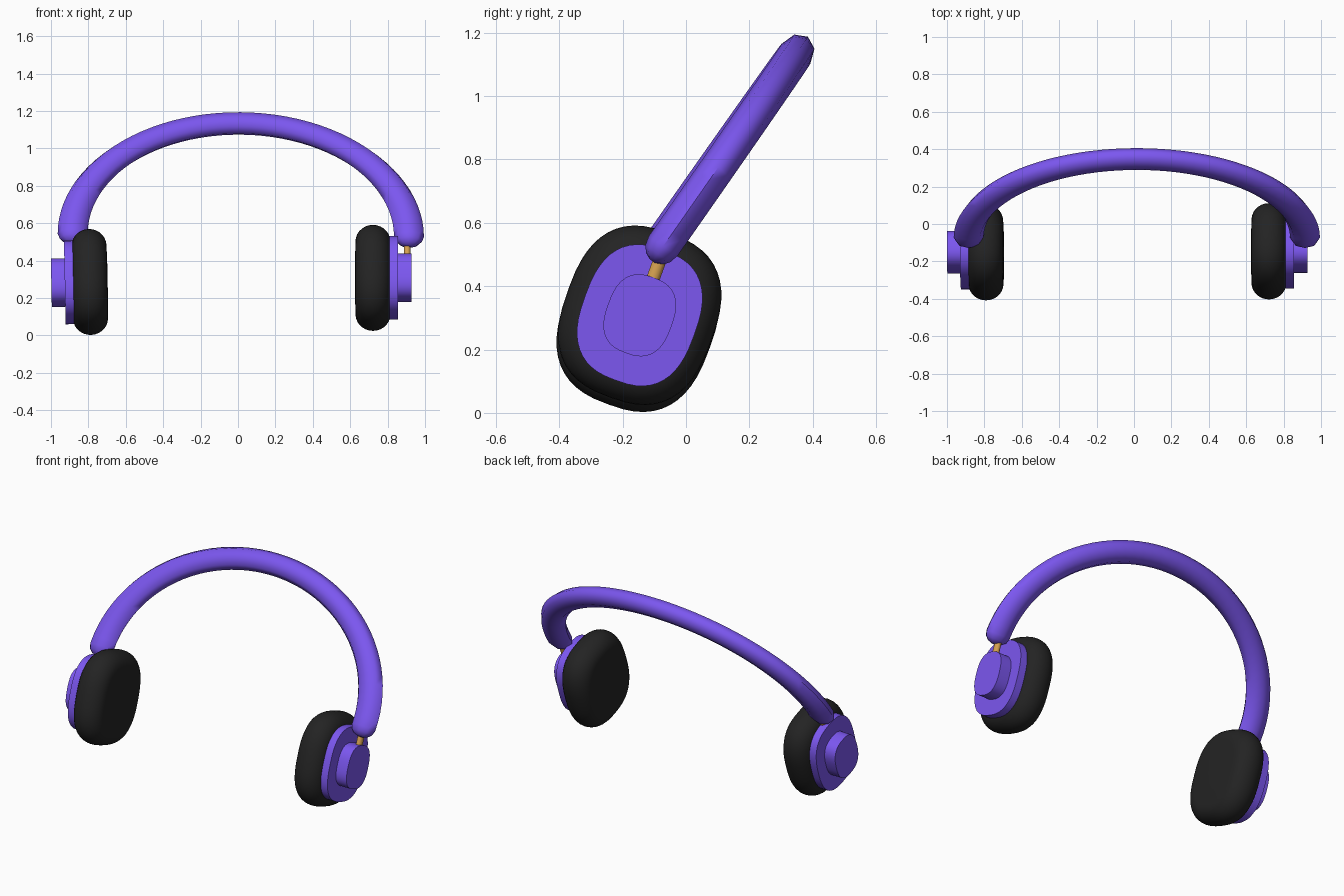
import bpy, bmesh, math
from mathutils import Vector, Euler

if "Cube" in bpy.data.objects:
    bpy.data.objects.remove(bpy.data.objects["Cube"])


def material(name, rgb):
    m = bpy.data.materials.new(name)
    m.diffuse_color = (*rgb, 1)
    m.use_nodes = True
    m.node_tree.nodes["Principled BSDF"].inputs["Base Color"].default_value = m.diffuse_color
    return m


PURPLE = material("purple_shell", (0.20, 0.095, 0.87))
BLACK = material("black_cushion", (0.017, 0.017, 0.017))
GOLD = material("gold_metal", (0.68, 0.36, 0.08))


def loft(name, rings, mat, angle=40):
    """Skin a list of point rings and cap both ends."""
    bm = bmesh.new()
    loops = [[bm.verts.new(p) for p in ring] for ring in rings]
    n = len(loops[0])
    for a, b in zip(loops, loops[1:]):
        for i in range(n):
            j = (i + 1) % n
            bm.faces.new((a[i], a[j], b[j], b[i]))
    bm.faces.new(loops[0])
    bm.faces.new(loops[-1])
    bmesh.ops.recalc_face_normals(bm, faces=bm.faces)
    me = bpy.data.meshes.new(name)
    bm.to_mesh(me)
    bm.free()
    me.materials.append(mat)
    ob = bpy.data.objects.new(name, me)
    bpy.context.collection.objects.link(ob)
    bpy.ops.object.select_all(action='DESELECT')
    ob.select_set(True)
    bpy.context.view_layer.objects.active = ob
    bpy.ops.object.shade_smooth_by_angle(angle=math.radians(angle))
    return ob


def squircle(x, a, b, n=2.6, count=48):
    """Rounded outline in the y-z plane."""
    pts = []
    for i in range(count):
        t = 2 * math.pi * i / count
        c, s = math.cos(t), math.sin(t)
        pts.append((x, a * math.copysign(abs(c) ** (2 / n), c),
                    b * math.copysign(abs(s) ** (2 / n), s)))
    return pts


# Headband: leaning half torus stretched sideways, eight-sided section, rounded ends
TILT = math.radians(35)
UP = Vector((0, math.sin(TILT), math.cos(TILT)))
SIDE = Vector((0, math.cos(TILT), -math.sin(TILT)))
BASE = Vector((0.015, -0.072, 0.535))
R, STRETCH, CAP = 0.731, 1.23, 0.06


def band_ring(t, scale=1.0, drop=0.0):
    pts = []
    for k in range(8):
        a = 2 * math.pi * k / 8
        rad = R + 0.065 * scale * math.cos(a)
        p = (BASE + Vector((STRETCH * rad * math.cos(t), 0, 0))
             + UP * (rad * math.sin(t) - drop) + SIDE * (0.055 * scale * math.sin(a)))
        p.z -= 0.009 * p.x
        pts.append(p)
    return pts


caps = [math.radians(d) for d in (78, 55, 30)]
rings = [band_ring(0, math.cos(a), CAP * math.sin(a)) for a in caps]
rings += [band_ring(math.pi * i / 48) for i in range(49)]
rings += [band_ring(math.pi, math.cos(a), CAP * math.sin(a)) for a in reversed(caps)]
loft("headband", rings, PURPLE, 60)


# Ear cups: cushion, backing plate, outer disc and hinge pin
def ear_cup(label, s, loc, lean, pin_x):
    w, r = 0.187, 0.085
    pad = []
    for i in range(15):
        a = math.pi * i / 14
        inset = r * (1 - math.sin(a))
        x = -w / 2 - math.cos(a) * w / 2
        pad.append(squircle(s * x, 0.24 - inset, 0.276 - inset))
    # slightly domed inner face
    pad.insert(0, squircle(s * (-w - 0.002), 0.08, 0.10))
    parts = [loft(label + "_cushion", pad, BLACK, 60)]
    parts.append(loft(label + "_backing_plate",
                      [squircle(s * x, 0.183, 0.219) for x in (-0.015, 0.04)], PURPLE))
    parts.append(loft(label + "_outer_disc",
                      [squircle(s * x, 0.106, 0.127) for x in (0.035, 0.112)], PURPLE))
    pin = [[(s * pin_x + 0.018 * math.cos(k * math.pi / 6), 0.021 * math.sin(k * math.pi / 6), z)
            for k in range(12)] for z in (0.09, 0.24)]
    parts.append(loft(label + "_hinge_pin", pin, GOLD))
    for ob in parts:
        ob.location = loc
        ob.rotation_euler = Euler((math.radians(-20), math.radians(lean), 0))


ear_cup("right", 1, (0.815, -0.146, 0.308), 0, 0.09)
ear_cup("left", -1, (-0.886, -0.151, 0.284), -1.2, 0.0)
